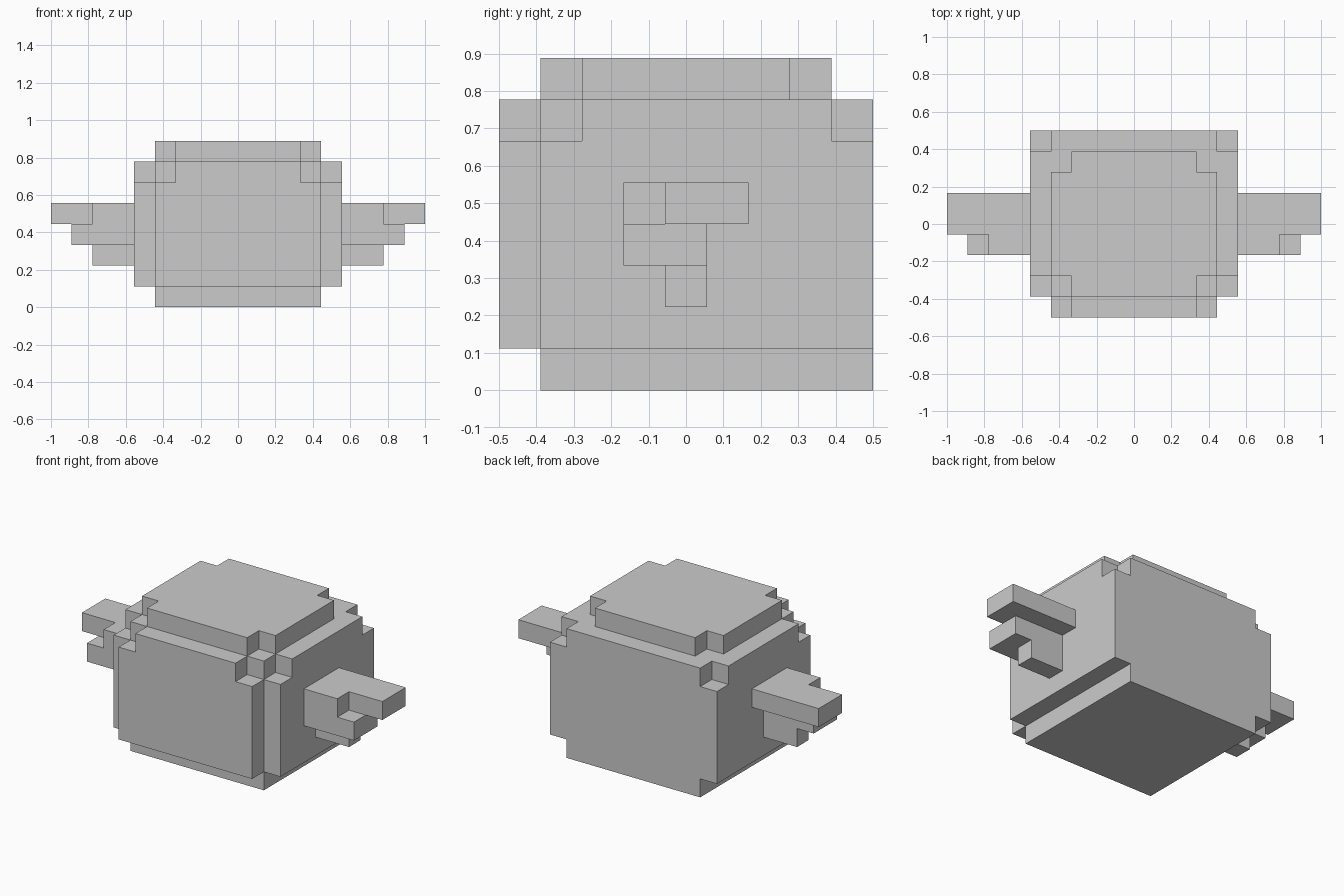
import bpy, bmesh, math
from itertools import product
from mathutils import Vector

if "Cube" in bpy.data.objects:
    bpy.data.objects.remove(bpy.data.objects["Cube"])

U = 1 / 9  # edge length of one voxel


def voxel_part(name, boxes, mirror=False):
    """Outer skin of a union of boxes (x0, x1, y0, y1, z0, z1), in voxels; y counts from the front."""
    cells = set()
    for x0, x1, y0, y1, z0, z1 in boxes:
        cells |= set(product(range(x0, x1), range(y0, y1), range(z0, z1)))
    bm = bmesh.new()
    for c in cells:
        for axis, side in product(range(3), (0, 1)):
            n = list(c)
            n[axis] += 2 * side - 1
            if tuple(n) in cells:
                continue
            ring = [(0, 0), (1, 0), (1, 1), (0, 1)]
            if not side:
                ring.reverse()
            verts = []
            for a, b in ring:
                p = Vector(c)
                p[axis] += side
                p[(axis + 1) % 3] += a
                p[(axis + 2) % 3] += b
                p.y -= 4.5
                verts.append(bm.verts.new(p * U))
            bm.faces.new(verts)
    bmesh.ops.remove_doubles(bm, verts=bm.verts, dist=1e-4)
    # merge coplanar squares into clean flat panels
    bmesh.ops.dissolve_limit(bm, angle_limit=math.radians(1), verts=bm.verts, edges=bm.edges)
    mesh = bpy.data.meshes.new(name)
    bm.to_mesh(mesh)
    bm.free()
    obj = bpy.data.objects.new(name, mesh)
    bpy.context.collection.objects.link(obj)
    if mirror:
        obj.modifiers.new("Mirror", 'MIRROR')
    return obj


# Body: base, main block with front panel, stepped shoulder, notched top
voxel_part("body", [
    (-4, 4, 1, 9, 0, 1),
    (-5, 5, 1, 9, 1, 6), (-4, 4, 0, 1, 1, 6),
    (-5, 5, 2, 8, 6, 7), (-4, 4, 1, 9, 6, 7), (-3, 3, 0, 1, 6, 7),
    (-4, 4, 2, 7, 7, 8), (-3, 3, 1, 8, 7, 8),
])

# Side arms: stepped upper slab, middle block, lower block
voxel_part("side_arms", [
    (5, 9, 4, 6, 4, 5), (5, 7, 3, 4, 4, 5),
    (5, 8, 3, 5, 3, 4),
    (5, 7, 4, 5, 2, 3),
], mirror=True)
